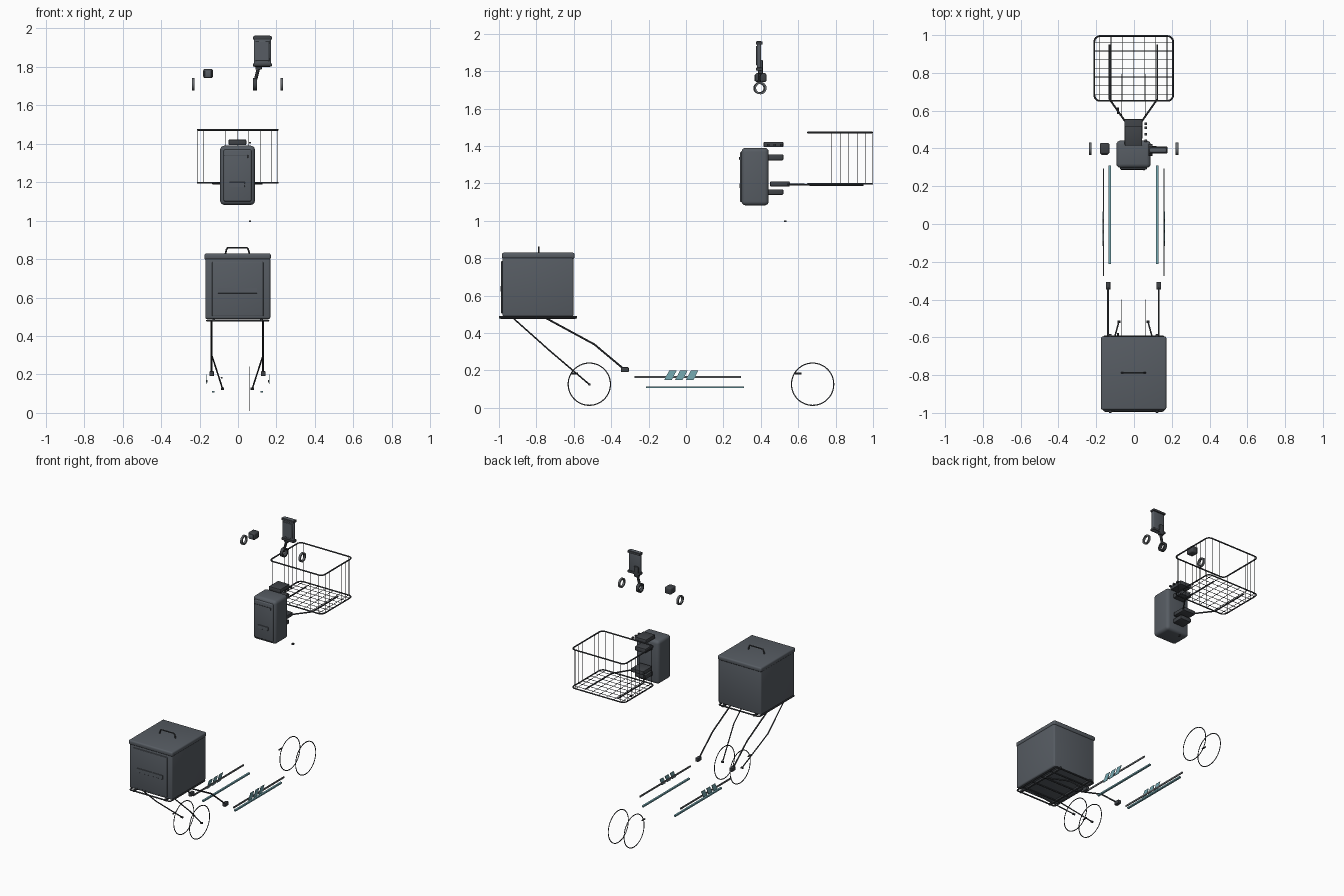
import bpy, bmesh, math
from mathutils import Vector

if "Cube" in bpy.data.objects:
    bpy.data.objects.remove(bpy.data.objects["Cube"])


def mat(name, c):
    m = bpy.data.materials.new(name)
    m.diffuse_color = (*c, 1)
    m.use_nodes = True
    m.node_tree.nodes["Principled BSDF"].inputs["Base Color"].default_value = m.diffuse_color
    return m


DARK = mat("charcoal_fabric", (0.095, 0.108, 0.125))
BLACK = mat("black_metal", (0.05, 0.055, 0.062))
GREY = mat("grey_trim", (0.14, 0.15, 0.16))
TEAL = mat("teal_stripe", (0.18, 0.4, 0.45))


def finish(ob, m):
    ob.data.materials.append(m)
    bpy.ops.object.select_all(action='DESELECT')
    bpy.context.view_layer.objects.active = ob
    ob.select_set(True)
    bpy.ops.object.shade_smooth_by_angle(angle=math.radians(40))
    return ob


def from_bmesh(name, bm, m):
    bmesh.ops.recalc_face_normals(bm, faces=bm.faces)
    me = bpy.data.meshes.new(name)
    bm.to_mesh(me)
    bm.free()
    ob = bpy.data.objects.new(name, me)
    bpy.context.collection.objects.link(ob)
    return finish(ob, m)


def box(name, x, y, z, m=DARK, bevel=0.0, seg=3):
    """Box from (min, max) ranges, with optional rounded edges."""
    bm = bmesh.new()
    bmesh.ops.create_cube(bm, size=1)
    for v in bm.verts:
        v.co = Vector([(r[0] + r[1]) / 2 + c * (r[1] - r[0]) for r, c in zip((x, y, z), v.co)])
    if bevel:
        bmesh.ops.bevel(bm, geom=bm.edges[:], offset=bevel, segments=seg, profile=0.5, affect='EDGES')
    return from_bmesh(name, bm, m)


def rods(name, paths, r, m=BLACK, closed=False, res=2):
    """Round rods along one or more paths, as one mesh."""
    cu = bpy.data.curves.new(name, 'CURVE')
    cu.dimensions = '3D'
    cu.bevel_depth, cu.bevel_resolution, cu.use_fill_caps = r, res, True
    for p in paths:
        s = cu.splines.new('POLY')
        s.points.add(len(p) - 1)
        for q, co in zip(s.points, p):
            q.co = (*co, 1)
        s.use_cyclic_u = closed
    ob = bpy.data.objects.new(name, cu)
    bpy.context.collection.objects.link(ob)
    bpy.ops.object.select_all(action='DESELECT')
    bpy.context.view_layer.objects.active = ob
    ob.select_set(True)
    bpy.ops.object.convert(target='MESH')
    return finish(bpy.context.view_layer.objects.active, m)


def ring(name, c, ro, ri, w, m=BLACK, n=64):
    """Flat-sided ring around the x axis."""
    bm = bmesh.new()
    rows = []
    for i in range(n):
        a = math.tau * i / n
        rows.append([bm.verts.new((c[0] + dx, c[1] + r * math.cos(a), c[2] + r * math.sin(a)))
                     for dx, r in ((-w / 2, ri), (-w / 2, ro), (w / 2, ro), (w / 2, ri))])
    for i in range(n):
        a, b = rows[i], rows[(i + 1) % n]
        for k in range(4):
            bm.faces.new((a[k], a[(k + 1) % 4], b[(k + 1) % 4], b[k]))
    return from_bmesh(name, bm, m)


def round_rect(x0, x1, y0, y1, z, r, n=6):
    pts = []
    for cx, cy, a0 in ((x1 - r, y1 - r, 0), (x0 + r, y1 - r, 90), (x0 + r, y0 + r, 180), (x1 - r, y0 + r, 270)):
        for i in range(n + 1):
            a = math.radians(a0 + 90 * i / n)
            pts.append((cx + r * math.cos(a), cy + r * math.sin(a), z))
    return pts


SIDES = (("left", -1), ("right", 1))

# Rear cargo box with lid, front panel and carry handle
box("cargo_box_body", (-.170, .168), (-.982, -.601), (.488, .808), DARK, .010)
box("cargo_box_lid", (-.175, .171), (-.984, -.595), (.797, .829), DARK, .010)
box("cargo_box_front_panel", (-.135, .132), (-.988, -.975), (.503, .785), DARK, .004)
box("cargo_box_front_band", (-.105, .100), (-.992, -.985), (.622, .650), DARK, .001, 1)
rods("cargo_box_handle", [[(-.066, -.788, .826), (-.059, -.788, .852), (-.053, -.788, .859),
                           (.047, -.788, .859), (.053, -.788, .852), (.06, -.788, .826)]], .0045)

# Rear rack under the box
rods("rack_frame", [round_rect(-.161, .158, -.99, -.594, .48, .012)], .005, closed=True)
rods("rack_slats", [[(-.16, -.93 + .09 * i, .48), (.156, -.93 + .09 * i, .48)] for i in range(4)], .0045)
for s, d in SIDES:
    x = .124 * d - .002
    box("rack_rail_" + s, (x - .007, x + .007), (-1.0, -.582), (.476, .49), BLACK, .003, 2)
    k = .134 * d - .003
    rods("rack_front_stay_" + s, [[(k, -.75, .48), (k, -.49, .339), (k, -.33, .205)]], .005)
    box("rack_stay_clamp_" + s, (k - .012, k + .012), (-.348, -.306), (.191, .217), BLACK, .004, 2)
    rods("rack_rear_stay_" + s, [[(k, -.925, .48), (k, -.725, .302), (.077 * d - .003, -.517, .125)]], .004)
    rods("rack_stay_foot_" + s, [[(.069 * d - .003, -.517, .125), (.085 * d - .003, -.517, .125)]], .007)

# Thin wheel rim stripes and their valve caps
for w, y in (("rear", -.517), ("front", .677)):
    for s, d in SIDES:
        ring(f"{w}_rim_stripe_{s}", (.062 * d - .003, y, .126), .116, .110, .002)
    rods(w + "_valve_cap", [[(-.085, y - .094, .183), (-.085, y - .060, .183)]], .005)

# Side stripes with slanted flashes
for s, d in SIDES:
    x = .160 * d - .002
    box("upper_side_stripe_" + s, (x - .003, x + .003), (-.275, .293), (.159, .170), GREY)
    x = .126 * d - .002
    box("lower_side_stripe_" + s, (x - .0065, x + .0065), (-.213, .311), (.105, .115), TEAL)
    bm = bmesh.new()
    for i in range(3):
        y = -.116 + .058 * i
        vs = [[bm.verts.new((.1635 * d - .002 + e, y + a, b)) for a, b in
               ((0, .149), (.04, .149), (.066, .199), (.026, .199))] for e in (-.0015, .0015)]
        bm.faces.new(vs[0])
        bm.faces.new(vs[1])
        for j in range(4):
            n = (j + 1) % 4
            bm.faces.new((vs[0][j], vs[0][n], vs[1][n], vs[1][j]))
    from_bmesh("slanted_flashes_" + s, bm, TEAL)

# Front bag with pocket, zip and band
box("front_bag", (-.093, .088), (.297, .442), (1.082, 1.39), DARK, .022, 4)
box("front_bag_pocket", (-.075, .070), (.289, .31), (1.10, 1.37), DARK, .008)
rods("front_bag_zip", [[(-.07, .289, 1.34), (.055, .289, 1.34)]], .002)
box("front_bag_zip_pull", (.05, .058), (.284, .29), (1.325, 1.342), BLACK, .002, 1)
box("front_bag_band", (-.044, .036), (.285, .295), (1.175, 1.20), DARK, .001, 1)

# Mounting brackets behind the bag
for n, x, y, z in (("top", .046, (.415, .52), (1.393, 1.422)), ("upper", .042, (.435, .52), (1.323, 1.355)),
                   ("middle", .048, (.45, .555), (1.183, 1.21)), ("lower", .042, (.435, .52), (1.138, 1.168))):
    box("bag_bracket_" + n, (-x - .003, x - .003), y, z, BLACK, .005, 2)
for i, (y, z) in enumerate(((.44, 1.405), (.475, 1.405), (.51, 1.405), (.53, .997))):
    box(f"small_bolt_{i}", (.056, .068), (y - .007, y + .007), (z - .005, z + .005), BLACK)

# Wire basket
X0, X1, Y0, Y1, ZB, ZT = -.21, .207, .652, .995, 1.197, 1.472
rods("basket_rim", [round_rect(X0, X1, Y0, Y1, ZT, .03)], .0048, closed=True)
rods("basket_base_frame", [round_rect(X0, X1, Y0, Y1, ZB, .03)], .0045, closed=True)
xs = [-.18 + .0594 * i - .0015 for i in range(7)]
ys = [Y0 + .035 + .0458 * i for i in range(7)]
rods("basket_floor_wires", [[(x, Y0, ZB), (x, Y1, ZB)] for x in xs] +
     [[(X0, y, ZB), (X1, y, ZB)] for y in ys], .0017, res=1)
rods("basket_wall_wires", [[(x, y, ZB), (x, y, ZT)] for x in xs for y in (Y0, Y1)] +
     [[(x, y, ZB), (x, y, ZT)] for y in ys for x in (X0, X1)], .0011, res=1)
rods("basket_support_arms", [[(.126 * d - .003, .95, 1.192), (.126 * d - .003, .66, 1.192),
                              (.045 * d - .003, .545, 1.195)] for s, d in SIDES], .005)

# Phone holder with jaws, arm and bar clamp
box("phone_holder_back", (.082, .172), (.379, .402), (1.80, 1.962), DARK, .006)
box("phone_screen", (.09, .164), (.375, .381), (1.83, 1.935), DARK, .002, 1)
for n, z in (("top", 1.95), ("bottom", 1.81)):
    box("phone_jaw_" + n, (.077, .177), (.374, .41), (z - .008, z + .008), BLACK, .004, 2)
box("phone_ball_joint", (.09, .125), (.385, .412), (1.785, 1.86), BLACK, .006, 2)
rods("phone_arm", [[(.108, .394, 1.80), (.092, .392, 1.735)]], .009)
ring("phone_bar_clamp", (.088, .392, 1.709), .032, .022, .022, n=32)

# Compact lamp and handlebar end rings
box("compact_lamp", (-.181, -.130), (.370, .430), (1.741, 1.789), BLACK, .010)
box("compact_lamp_lens", (-.174, -.138), (.366, .376), (1.747, 1.781), DARK, .004, 2)
for s, d in SIDES:
    ring("grip_ring_" + s, (.23 * d - .002, .398, 1.709), .033, .023, .014, GREY, n=40)
